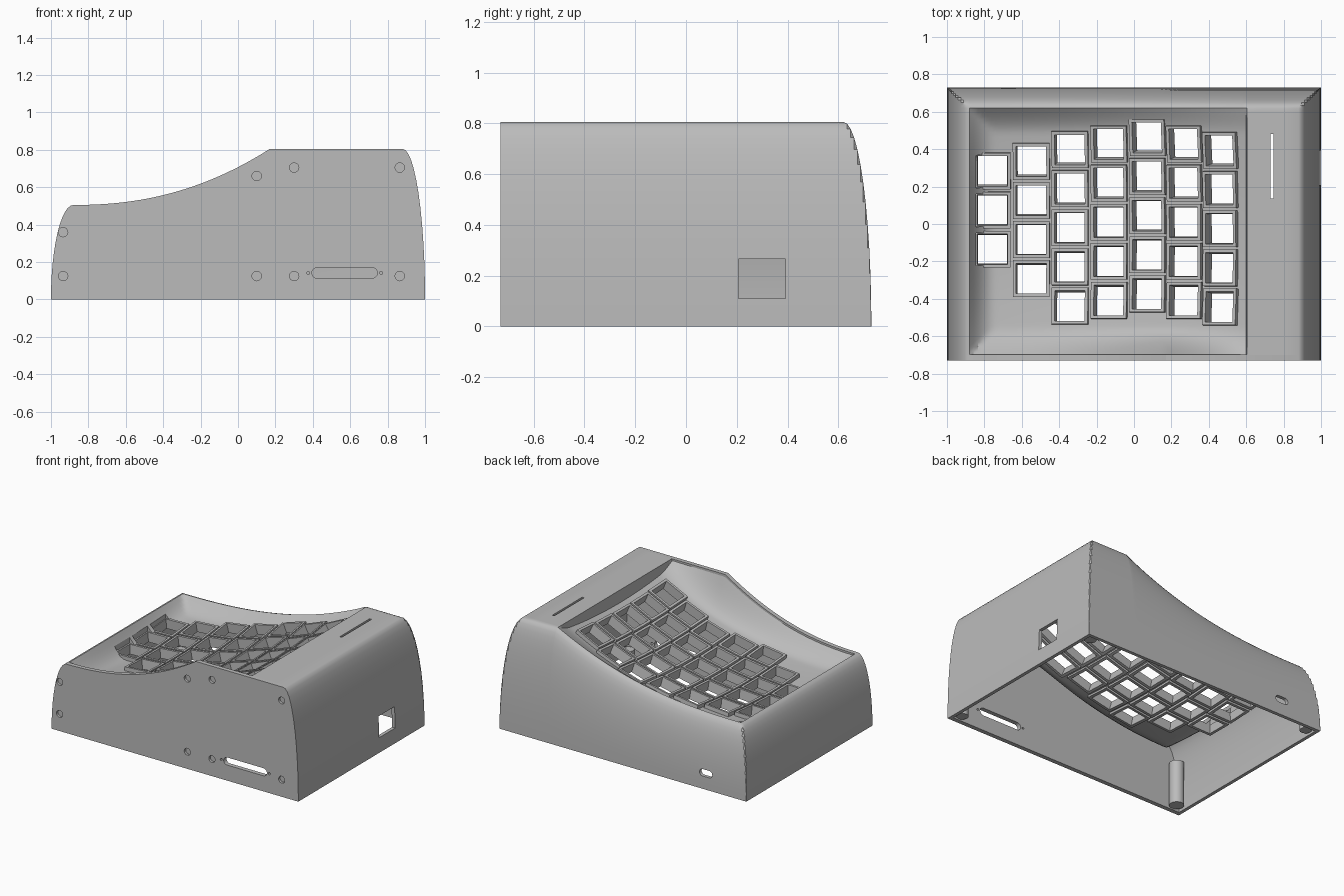
import bpy, bmesh, math
from mathutils import Matrix, Vector

if "Cube" in bpy.data.objects:
    bpy.data.objects.remove(bpy.data.objects["Cube"])

grey = bpy.data.materials.new("case_grey")
grey.use_nodes = True
grey.diffuse_color = (0.5, 0.5, 0.5, 1)
grey.node_tree.nodes["Principled BSDF"].inputs["Base Color"].default_value = (0.5, 0.5, 0.5, 1)

TOP, RIM, EDGE = 0.805, 0.505, 0.12


def finish(name, bm):
    bmesh.ops.recalc_face_normals(bm, faces=bm.faces)
    me = bpy.data.meshes.new(name)
    bm.to_mesh(me)
    bm.free()
    me.materials.append(grey)
    ob = bpy.data.objects.new(name, me)
    bpy.context.collection.objects.link(ob)
    return ob


def activate(ob):
    bpy.ops.object.select_all(action='DESELECT')
    ob.select_set(True)
    bpy.context.view_layer.objects.active = ob


def smooth(ob):
    activate(ob)
    bpy.ops.object.shade_smooth_by_angle(angle=math.radians(30))


def cut(ob, bm):
    cutter = finish("cutter", bm)
    cutter.hide_render = True
    mod = ob.modifiers.new("cut", 'BOOLEAN')
    mod.object, mod.solver = cutter, 'EXACT'
    activate(ob)
    bpy.ops.object.modifier_apply(modifier=mod.name)
    bpy.data.objects.remove(cutter)


def add_box(bm, center, size, frame=Matrix()):
    bmesh.ops.create_cube(bm, size=1, matrix=frame @ Matrix.Translation(center)
                          @ Matrix.Diagonal((*size, 1)))


def add_rod(bm, center, r, depth, axis='Y', sides=24):
    turn = Matrix.Rotation(math.pi / 2, 4, 'X') if axis == 'Y' else Matrix()
    bmesh.ops.create_cone(bm, cap_ends=True, segments=sides, radius1=r, radius2=r,
                          depth=depth, matrix=Matrix.Translation(center) @ turn)


def add_slot(bm, x, y, z, half, r, depth):
    # rounded slot running along x, cut along y
    pts = []
    for side in (1, -1):
        for k in range(13):
            a = side * math.pi / 2 - math.pi * k / 12
            pts.append((x + side * half + r * math.cos(a), z + r * math.sin(a)))
    add_prism(bm, pts, y - depth / 2, y + depth / 2)


def add_prism(bm, pts, y0, y1):
    face = bm.faces.new([bm.verts.new((px, y0, pz)) for px, pz in pts])
    new = bmesh.ops.extrude_face_region(bm, geom=[face])["geom"]
    bmesh.ops.translate(bm, vec=(0, y1 - y0, 0),
                        verts=[v for v in new if isinstance(v, bmesh.types.BMVert)])


# Height rules for the front profile, back rim and dish floor
def clamp(v):
    return max(0.0, min(1.0, v))


def front_rim(x):
    return RIM + (TOP - RIM) * clamp((x + 0.89) / 1.06) ** 2.25


def back_rim(x):
    return RIM + (TOP - RIM) * clamp((x + 0.9) / 1.5) ** 2.5


def floor(x, y):
    return 0.375 + 0.34 * clamp((x + 0.9) / 1.5) ** 2.4 + 0.12 * (y + 0.1) ** 2


def rounding(t):
    return math.sqrt(max(0, 1 - clamp(t) ** 2))


def height(x, y):
    ends = min(rounding((abs(x) - 0.88) / EDGE), rounding((y - 0.62) / 0.11))
    if x > 0.602:
        return TOP * ends
    xc, yc = max(x, -0.88), min(y, 0.62)
    d = floor(xc, yc)
    rise = lambda dist, w: (1 - clamp(dist / w)) ** 2
    z = d + max((front_rim(xc) - 0.012 - d) * rise(yc + 0.7, 0.15),
                (back_rim(xc) - d) * rise(0.62 - yc, 0.14),
                (RIM - d) * rise(xc + 0.88, 0.14), 0)
    return min(z, TOP) * ends


# Case shell: dished top with rounded sides and back, open underneath
arc = [math.sin(k * math.pi / 24) for k in range(1, 13)]
xs = [-0.88 - EDGE * t for t in reversed(arc)]
xs += [-0.88 + 1.48 * k / 64 for k in range(65)] + [0.604, 0.7, 0.79, 0.88]
xs += [0.88 + EDGE * t for t in arc]
ys = [-0.7 + 1.32 * k / 60 for k in range(61)] + [0.62 + 0.11 * t for t in arc]
bm = bmesh.new()
grid = [[bm.verts.new((x, y, height(x, y))) for x in xs] for y in ys]
for a, b in zip(grid, grid[1:]):
    for i in range(len(xs) - 1):
        bm.faces.new((a[i], a[i + 1], b[i + 1], b[i]))
shell = finish("case_shell", bm)
if sum(p.normal.z for p in shell.data.polygons) < 0:
    shell.data.flip_normals()
mod = shell.modifiers.new("wall", 'SOLIDIFY')
mod.thickness, mod.offset = 0.025, -1
activate(shell)
bpy.ops.object.modifier_apply(modifier=mod.name)

# Key sockets: columns as (x, back key y, count)
columns = [(-0.757, 0.285, 3), (-0.548, 0.337, 4), (-0.34, 0.4, 5), (-0.13, 0.43, 5),
           (0.077, 0.465, 5), (0.275, 0.43, 5), (0.468, 0.395, 5)]
holes, sockets = bmesh.new(), bmesh.new()
for x, y_back, count in columns:
    for k in range(count):
        y = y_back - 0.21 * k
        e = 0.02
        across = Vector((2 * e, 0, floor(x + e, y) - floor(x - e, y))).normalized()
        along = Vector((0, 2 * e, floor(x, y + e) - floor(x, y - e))).normalized()
        up = across.cross(along).normalized()
        along = up.cross(across)
        frame = Matrix((across, along, up)).transposed().to_4x4()
        frame.translation = (x, y, floor(x, y))
        add_box(holes, (0, 0, 0), (0.175, 0.175, 0.16), frame)
        loops = [[sockets.verts.new(frame @ Vector((sx * h, sy * h, z)))
                  for sx, sy in ((-1, -1), (1, -1), (1, 1), (-1, 1))]
                 for h, z in ((0.098, -0.04), (0.098, 0.03), (0.081, 0.03), (0.077, -0.04))]
        for p, q in zip(loops, loops[1:] + loops[:1]):
            for i in range(4):
                j = (i + 1) % 4
                sockets.faces.new((p[i], p[j], q[j], q[i]))
finish("key_sockets", sockets)
cut(shell, holes)

# Openings in the shell: side port, top slit, back port
bm = bmesh.new()
add_box(bm, (1.0, 0.3, 0.188), (0.2, 0.185, 0.155))
add_box(bm, (0.737, 0.31, 0.8), (0.016, 0.345, 0.2))
add_slot(bm, -0.67, 0.72, 0.117, 0.027, 0.025, 0.2)
cut(shell, bm)
smooth(shell)

# Front plate following the profile
outline = [(-1, 0)]
outline += [(-0.88 - EDGE * t, RIM * rounding(t)) for t in reversed(arc[:-1])]
outline += [(-0.88 + 1.05 * k / 32, front_rim(-0.88 + 1.05 * k / 32)) for k in range(33)]
outline += [(0.88 + EDGE * t, TOP * rounding(t)) for t in [0] + arc]
bm = bmesh.new()
add_prism(bm, outline, -0.73, -0.698)
plate = finish("front_plate", bm)
bm = bmesh.new()
add_slot(bm, 0.57, -0.71, 0.142, 0.147, 0.028, 0.2)
for x in (0.375, 0.765):
    add_rod(bm, (x, -0.71, 0.142), 0.008, 0.2, sides=12)
for x, z in ((0.1, 0.66), (0.3, 0.705), (0.865, 0.705), (0.1, 0.125), (0.3, 0.125),
             (0.865, 0.125), (-0.935, 0.36), (-0.935, 0.125)):
    add_rod(bm, (x, -0.73, z), 0.025, 0.036)
cut(plate, bm)
smooth(plate)

# Corner posts inside the case
bm = bmesh.new()
add_rod(bm, (-0.915, -0.65, 0.17), 0.05, 0.32, 'Z')
for x, y in ((0.93, -0.66), (0.93, 0.66), (-0.93, 0.66)):
    add_rod(bm, (x, y, 0.04), 0.04, 0.06, 'Z')
smooth(finish("corner_posts", bm))
